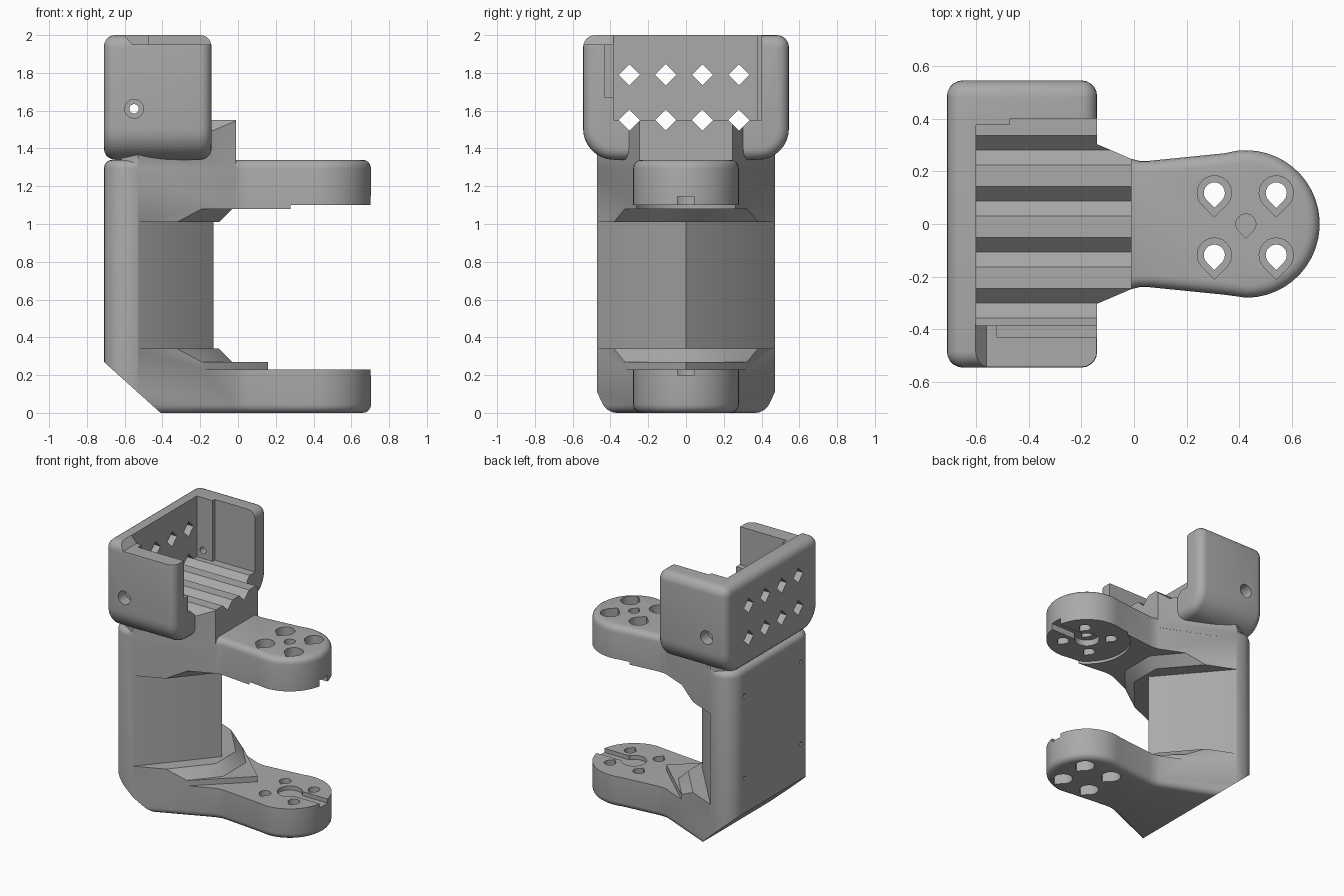
import bpy, bmesh, math
from mathutils import Vector

cube = bpy.data.objects.get("Cube")
if cube:
    bpy.data.objects.remove(cube)

grey = bpy.data.materials.new("plain_grey")
grey.use_nodes = True
colour = (0.4, 0.4, 0.4, 1)
grey.diffuse_color = colour
grey.node_tree.nodes["Principled BSDF"].inputs["Base Color"].default_value = colour


def to_object(name, bm):
    bmesh.ops.recalc_face_normals(bm, faces=bm.faces)
    mesh = bpy.data.meshes.new(name)
    bm.to_mesh(mesh)
    bm.free()
    mesh.materials.append(grey)
    obj = bpy.data.objects.new(name, mesh)
    bpy.context.scene.collection.objects.link(obj)
    return obj


def loft(rings):
    """Closed solid through rings of 3D points."""
    bm = bmesh.new()
    loops = [[bm.verts.new(p) for p in ring] for ring in rings]
    n = len(loops[0])
    for a, b in zip(loops, loops[1:]):
        for i in range(n):
            j = (i + 1) % n
            bm.faces.new((a[i], a[j], b[j], b[i]))
    bm.faces.new(loops[0][::-1])
    bm.faces.new(loops[-1])
    bmesh.ops.recalc_face_normals(bm, faces=bm.faces)
    return bm


def prism(points, low, high, axis="z"):
    """Extrude a 2D outline along an axis."""
    place = {"z": lambda u, v, w: (u, v, w),
             "y": lambda u, v, w: (u, w, v),
             "x": lambda u, v, w: (w, u, v)}[axis]
    return loft([[place(u, v, w) for u, v in points] for w in (low, high)])


def box(x0, x1, y0, y1, z0, z1):
    return prism([(x0, y0), (x1, y0), (x1, y1), (x0, y1)], z0, z1)


def disc(x, y, r, n=32, start=0.0, sweep=math.tau):
    return [(x + r * math.cos(start + sweep * i / n), y + r * math.sin(start + sweep * i / n))
            for i in range(n)]


def teardrop(x, y, r):
    arc = disc(x, y, r, 18, -math.pi / 4, math.pi * 1.5)
    return arc + [(x - r * 0.707, y - r * 0.707), (x, y - r * 1.414)]


def round_edges(bm, test, radius, segments=6):
    edges = [e for e in bm.edges if test(e.verts[0].co, e.verts[1].co)]
    bmesh.ops.bevel(bm, geom=edges, offset=radius, segments=segments,
                    profile=0.5, affect='EDGES')


def combine(target, bm, operation='DIFFERENCE'):
    tool = to_object("cutter", bm)
    mod = target.modifiers.new("cut", 'BOOLEAN')
    mod.operation, mod.solver, mod.object = operation, 'EXACT', tool
    graph = bpy.context.evaluated_depsgraph_get()
    result = bpy.data.meshes.new_from_object(target.evaluated_get(graph))
    target.modifiers.clear()
    target.data = result
    bpy.data.objects.remove(tool)


def both_at(axis, value):
    return lambda a, b: abs(a[axis] - value) < 1e-4 and abs(b[axis] - value) < 1e-4


# Spine and arm outline, seen from above
side = [(-0.71, 0.47), (-0.53, 0.47), (-0.02, 0.25), (0.02, 0.24), (0.06, 0.24), (0.34, 0.268)]
tip = disc(0.425, 0, 0.28, 25, math.radians(97), -math.radians(194))
outline = side + tip + [(x, -y) for x, y in reversed(side)]
frame_bm = prism(outline, 0, 1.34)
round_edges(frame_bm, lambda a, b: both_at(0, -0.71)(a, b) and abs(a.z - b.z) > 1, 0.12)
round_edges(frame_bm, lambda a, b: both_at(2, 0)(a, b) or both_at(2, 1.34)(a, b), 0.045, 4)
frame = to_object("clamp_frame", frame_bm)


# Throat between the arms, leaving a V-shaped column with sloped gussets
def throat(tip_x, tip_y, end_x, z):
    half = [(tip_x, tip_y), (end_x, 0.9), (1, 0.9)]
    return [(x, y, z) for x, y in half] + [(x, -y, z) for x, y in reversed(half)]


column = (-0.13, 0.001, -0.896)
gusset_in = (-0.10, 0.118, -0.766)
gusset_out = (-0.03, 0.134, -0.682)
combine(frame, loft([throat(*shape, z) for shape, z in (
    (gusset_out, 0.27), (gusset_in, 0.34), (column, 0.34),
    (column, 1.01), (gusset_in, 1.01), (gusset_out, 1.08))]))
# Thin triangular step on the lower arm
combine(frame, loft([throat(0.16, 0.001, -0.81, z) for z in (0.23, 0.30)]))
# Round seat under the upper arm
combine(frame, prism(disc(0.425, 0, 0.30, 64), 1.0, 1.10))

# Sloped heel at the bottom of the spine
combine(frame, prism([(-0.8, 0.351), (-0.41, 0), (-0.39, -0.1), (-0.8, -0.1)], -1, 1, "y"))

# Shelf above the upper arm
shelf = [(-0.62, 0.43), (-0.53, 0.47), (-0.01, 0.247)]
combine(frame, prism(shelf + [(x, -y) for x, y in reversed(shelf)], 1.25, 1.55), 'UNION')

# Rounded tray with an open front and top
tray = box(-0.71, -0.14, -0.545, 0.545, 1.34, 2.0)
round_edges(tray, lambda a, b: abs(a.x - b.x) > 0.5 and a.z < 1.4, 0.165, 8)
round_edges(tray, lambda a, b: abs(a.x - b.x) > 0.5 and a.z > 1.9, 0.065, 6)
round_edges(tray, lambda a, b: both_at(0, -0.14)(a, b) or both_at(0, -0.71)(a, b), 0.06, 5)
# Hollow, side rebates and lowered right wall
tray_obj = to_object("tray", tray)
for cut in (box(-0.60, 0.2, -0.385, 0.375, 1.55, 2.2),
            box(-0.47, 0.2, 0.3, 0.40, 1.55, 2.2),
            box(-0.52, 0.2, -0.43, -0.3, 1.67, 2.2),
            prism([(-0.61, 2.01), (-0.56, 1.95), (0.2, 1.95), (0.2, 2.2), (-0.61, 2.2)],
                  -0.7, -0.38, "y")):
    combine(tray_obj, cut)
tray_bm = bmesh.new()
tray_bm.from_mesh(tray_obj.data)
bpy.data.objects.remove(tray_obj)
combine(frame, tray_bm, 'UNION')

# Diamond vents; the lower row also grooves the shelf
for y in (-0.30, -0.107, 0.087, 0.28):
    for z in (1.55, 1.79):
        combine(frame, prism(disc(y, z, 0.056, 4), -1, 0.3, "x"))

# Screw holes in the tray sides
combine(frame, prism(disc(-0.55, 1.61, 0.025, 16), -1, 1, "y"))
for y in (-0.52, 0.52):
    combine(frame, prism(disc(-0.55, 1.61, 0.05, 24), y - 0.06, y + 0.06, "y"))

# Pilot holes in the back
for y in (-0.33, 0.33):
    for z in (0.53, 1.14):
        combine(frame, prism(disc(y, z, 0.015, 10), -0.8, -0.6, "x"))

# Teardrop screw holes with counterbores on both arms
for x in (0.305, 0.54):
    for y in (-0.118, 0.118):
        combine(frame, prism(teardrop(x, y, 0.04), -0.2, 1.5))
        combine(frame, prism(teardrop(x, y, 0.065), -0.2, 0.12))
        combine(frame, prism(teardrop(x, y, 0.065), 1.22, 1.5))
combine(frame, prism(teardrop(0.425, 0, 0.038), 1.0, 1.5))

# Hub recess and wire slot on the facing sides of the arms
for low, high in ((0.20, 0.26), (1.05, 1.145)):
    combine(frame, prism(disc(0.425, 0, 0.085), low, high))
    combine(frame, box(0.425, 0.8, -0.045, 0.045, low, high))

bpy.ops.object.select_all(action='DESELECT')
frame.select_set(True)
bpy.context.view_layer.objects.active = frame
bpy.ops.object.shade_smooth_by_angle(angle=math.radians(30))
